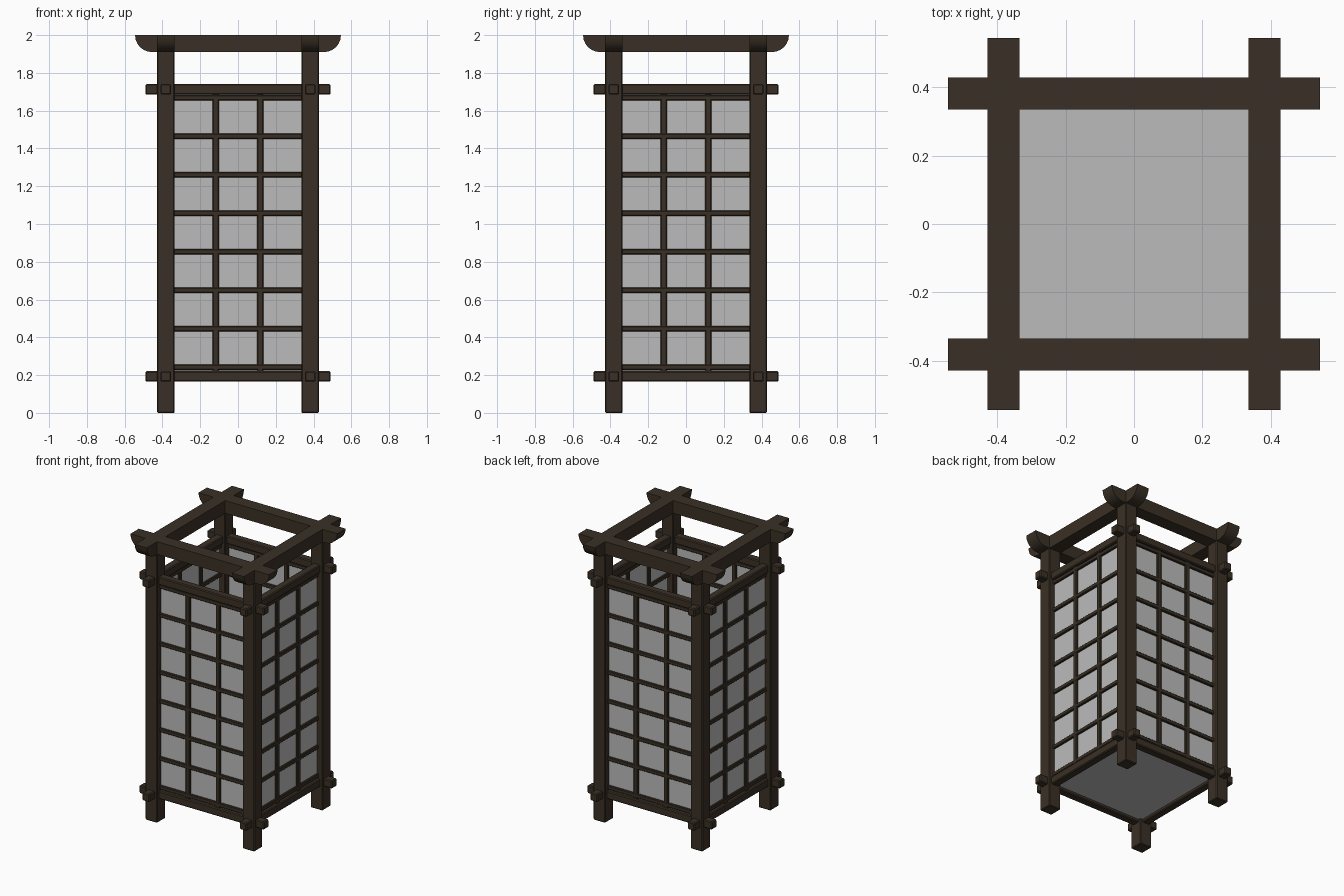
import bpy, bmesh, math
from mathutils import Matrix

if "Cube" in bpy.data.objects:
    bpy.data.objects.remove(bpy.data.objects["Cube"])

C = 0.382      # post centre distance from the axis
W = 0.094      # post and top beam width


def material(name, rgb):
    m = bpy.data.materials.new(name)
    m.diffuse_color = (*rgb, 1)
    m.use_nodes = True
    m.node_tree.nodes["Principled BSDF"].inputs["Base Color"].default_value = m.diffuse_color
    return m


WOOD = material("dark wood", (0.042, 0.030, 0.019))
PAPER = material("grey paper", (0.5, 0.5, 0.5))


def finish(bm, name, mat, turn=0, smooth=False):
    bmesh.ops.rotate(bm, verts=bm.verts, cent=(0, 0, 0),
                     matrix=Matrix.Rotation(turn, 3, 'Z'))
    bmesh.ops.recalc_face_normals(bm, faces=bm.faces)
    me = bpy.data.meshes.new(name)
    bm.to_mesh(me)
    bm.free()
    me.materials.append(mat)
    ob = bpy.data.objects.new(name, me)
    bpy.context.collection.objects.link(ob)
    if smooth:
        bpy.ops.object.select_all(action='DESELECT')
        ob.select_set(True)
        bpy.context.view_layer.objects.active = ob
        bpy.ops.object.shade_smooth_by_angle(angle=math.radians(35))
    return ob


def box(name, centre, size, mat=WOOD, bevel=0.0, turn=0):
    bm = bmesh.new()
    bmesh.ops.create_cube(bm, size=1)
    bmesh.ops.scale(bm, verts=bm.verts, vec=size)
    bmesh.ops.translate(bm, verts=bm.verts, vec=centre)
    if bevel:
        bmesh.ops.bevel(bm, geom=bm.edges[:], offset=bevel, segments=1,
                        affect='EDGES')
    return finish(bm, name, mat, turn)


def top_beam(name, turn):
    # straight beam whose ends curve up from the underside
    r, half = 0.09, 0.545
    arc = [(half - r + r * math.cos(a), 2 - r * math.sin(a))
           for a in (math.pi / 2 * i / 6 for i in range(7))]
    outline = arc + [(-x, z) for x, z in reversed(arc)]
    bm = bmesh.new()
    face = bm.faces.new([bm.verts.new((x, -C - W / 2, z)) for x, z in outline])
    ext = bmesh.ops.extrude_face_region(bm, geom=[face])
    moved = [g for g in ext["geom"] if isinstance(g, bmesh.types.BMVert)]
    bmesh.ops.translate(bm, verts=moved, vec=(0, W, 0))
    return finish(bm, name, WOOD, turn, smooth=True)


# each side: post, top beam, two rails, lattice and paper
for i, side in enumerate(("front", "right", "back", "left")):
    t = i * math.pi / 2
    box(f"{side}_post", (-C, -C, 0.97), (W - 0.001, W - 0.001, 1.94),
        bevel=0.005, turn=t)
    top_beam(f"{side}_top_beam", t)
    for label, z in (("lower", 0.193), ("upper", 1.713)):
        box(f"{side}_{label}_rail", (0, -C, z), (0.98, 0.056, 0.056),
            bevel=0.006, turn=t)
    for k in range(8):
        box(f"{side}_lattice_crossbar_{k}", (0, -C, 0.242 + k * 0.2038),
            (0.70, 0.034, 0.028), bevel=0.004, turn=t)
    for k, x in enumerate((-0.118, 0.118)):
        box(f"{side}_lattice_upright_{k}", (x, -C, 0.953),
            (0.033, 0.033, 1.48), bevel=0.004, turn=t)
    box(f"{side}_paper", (0, -C, 0.953), (0.70, 0.006, 1.48), PAPER, turn=t)

# floor panel
box("floor_panel", (0, 0, 0.19), (0.74, 0.74, 0.008), PAPER)
